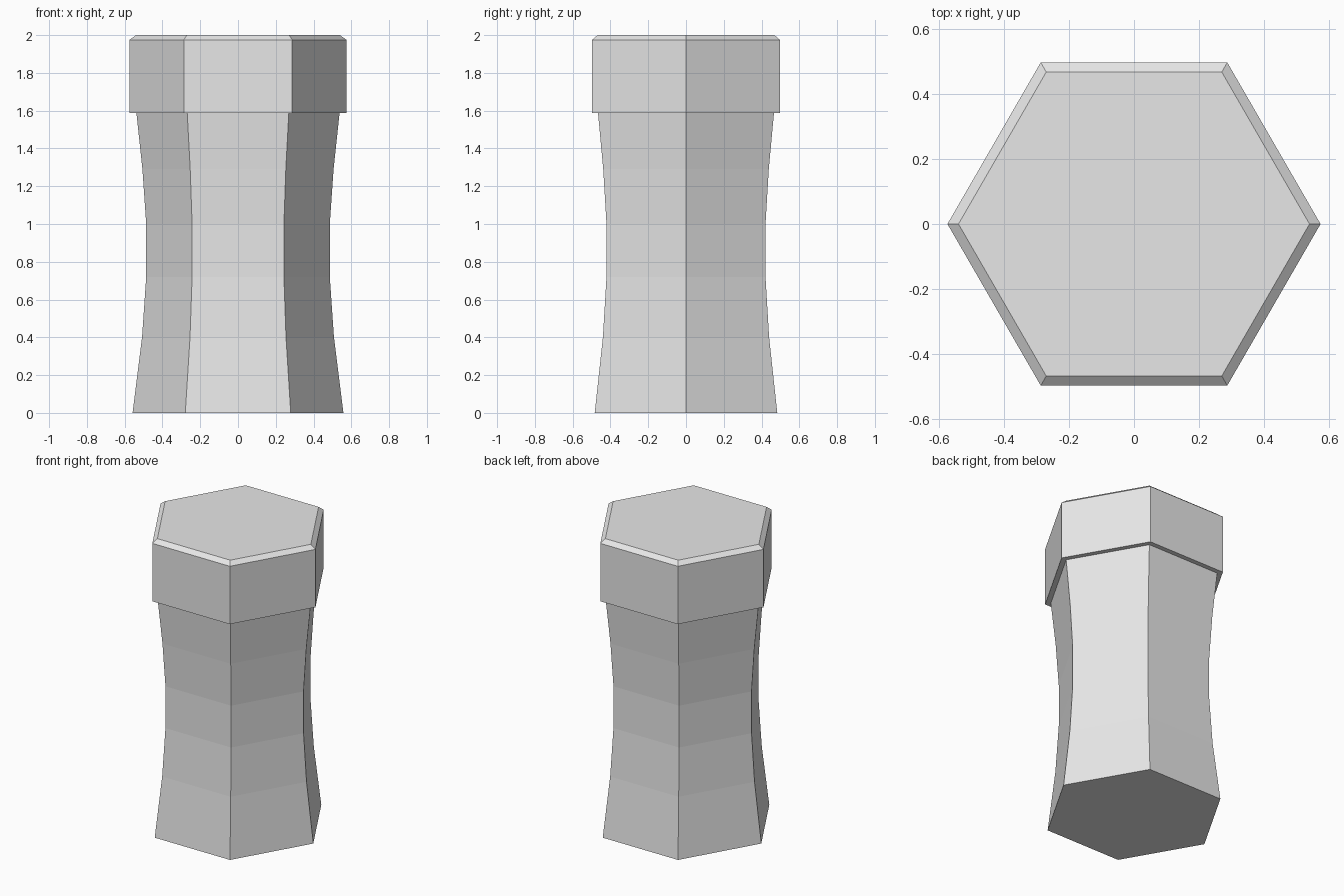
import bpy
import bmesh
from math import cos, sin, tau

cube = bpy.data.objects.get("Cube")
if cube:
    bpy.data.objects.remove(cube, do_unlink=True)

SIDES = 6

# Single plain grey
grey = bpy.data.materials.new("light_grey")
grey.use_nodes = True
grey.diffuse_color = (0.8, 0.8, 0.8, 1)
grey.node_tree.nodes["Principled BSDF"].inputs["Base Color"].default_value = (0.8, 0.8, 0.8, 1)


def hex_column(name, profile):
    """Closed six-sided column through (radius, height) rings, corners on the x axis."""
    bm = bmesh.new()
    rings = [[bm.verts.new((r * cos(tau * i / SIDES), r * sin(tau * i / SIDES), z))
              for i in range(SIDES)] for r, z in profile]
    for low, high in zip(rings, rings[1:]):
        for i in range(SIDES):
            j = (i + 1) % SIDES
            bm.faces.new((low[i], low[j], high[j], high[i]))
    bm.faces.new(rings[0][::-1])
    bm.faces.new(rings[-1])
    mesh = bpy.data.meshes.new(name)
    bm.to_mesh(mesh)
    bm.free()
    mesh.materials.append(grey)
    obj = bpy.data.objects.new(name, mesh)
    bpy.context.collection.objects.link(obj)
    return obj


# Waisted shaft
hex_column("shaft", [(0.558, 0), (0.508, 0.40), (0.486, 0.72),
                     (0.486, 1.0), (0.506, 1.29), (0.538, 1.59)])

# Overhanging head with a chamfered top edge
hex_column("head", [(0.574, 1.587), (0.574, 1.975), (0.54, 2.0)])
